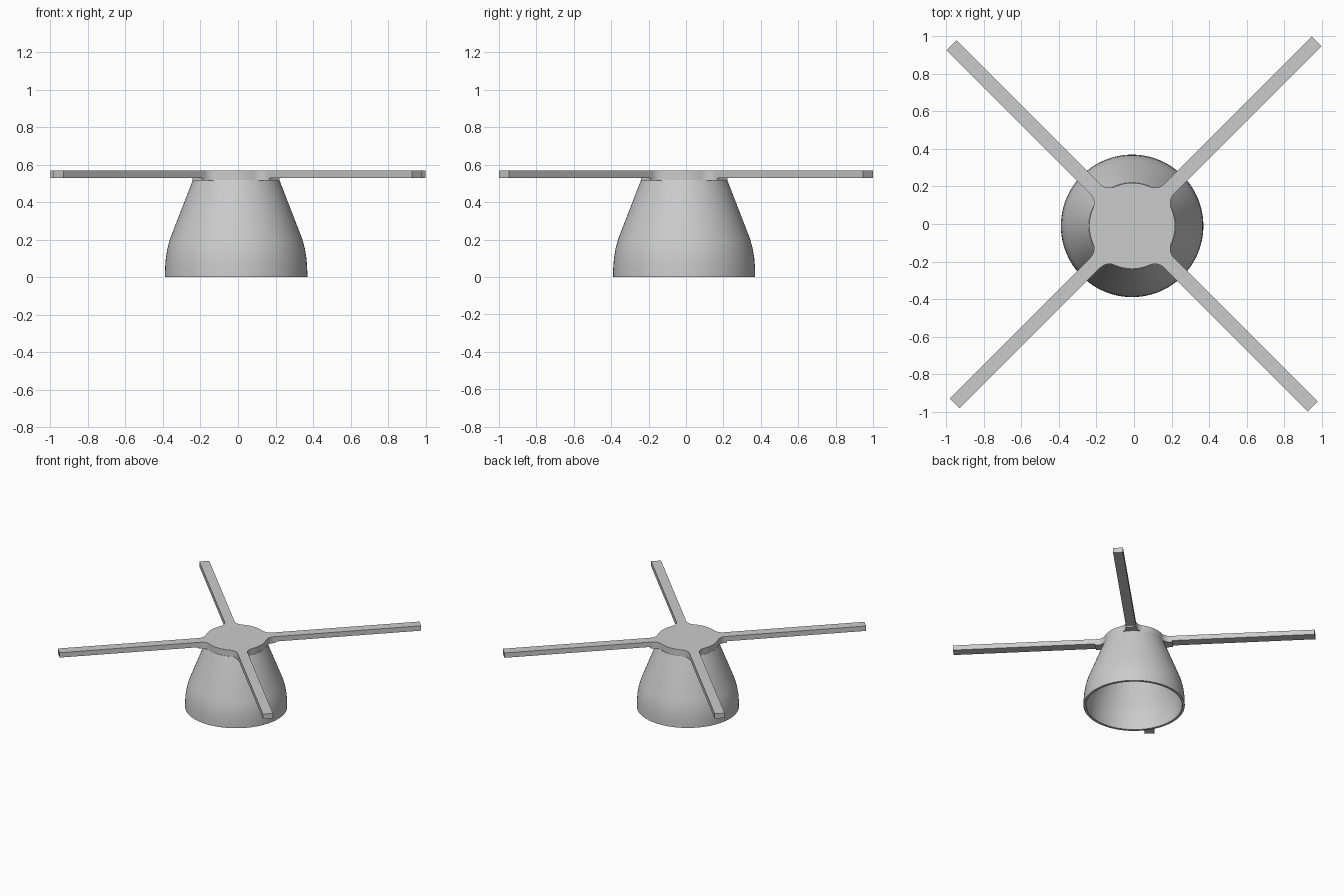
import bpy, bmesh
from math import sin, cos, pi, atan2, sqrt, radians

cube = bpy.data.objects.get("Cube")
if cube:
    bpy.data.objects.remove(cube, do_unlink=True)

CENTRE = -0.01         # hub axis offset in x and y
HUB_R, HALF_W, FILLET = 0.229, 0.0375, 0.07
TOP = 0.568

grey = bpy.data.materials.new("plain_grey")
grey.use_nodes = True
COLOUR = (0.6, 0.6, 0.6, 1)
grey.diffuse_color = COLOUR
grey.node_tree.nodes["Principled BSDF"].inputs["Base Color"].default_value = COLOUR


def finish(bm, name):
    bmesh.ops.recalc_face_normals(bm, faces=bm.faces)
    mesh = bpy.data.meshes.new(name)
    bm.to_mesh(mesh)
    bm.free()
    mesh.materials.append(grey)
    obj = bpy.data.objects.new(name, mesh)
    obj.location = (CENTRE, CENTRE, 0)
    bpy.context.collection.objects.link(obj)
    bpy.ops.object.select_all(action='DESELECT')
    obj.select_set(True)
    bpy.context.view_layer.objects.active = obj
    bpy.ops.object.shade_smooth_by_angle(angle=radians(30))
    return obj


def lathe(name, profile, steps=96):
    """Spin a closed (radius, height) profile about the z axis."""
    bm = bmesh.new()
    rings = [[bm.verts.new((r * cos(2 * pi * i / steps), r * sin(2 * pi * i / steps), z))
              for i in range(steps)] for r, z in profile]
    for a, b in zip(rings, rings[1:] + rings[:1]):
        for i in range(steps):
            j = (i + 1) % steps
            bm.faces.new((a[i], a[j], b[j], b[i]))
    return finish(bm, name)


def star_plate(name, lengths, z0, z1, steps=8):
    """Round hub with four filleted arms, extruded from z0 to z1."""
    lat = HALF_W + FILLET
    along = sqrt((HUB_R + FILLET) ** 2 - lat ** 2)
    a = atan2(lat, along)
    outline = []
    for k, length in enumerate(lengths):
        turn = pi / 4 + k * pi / 2
        sweep = [pi - a - (pi / 2 - a) * i / steps for i in range(steps + 1)]
        arc = [(along + FILLET * cos(t), -lat + FILLET * sin(t)) for t in sweep]
        local = arc + [(length, -HALF_W), (length, HALF_W)]
        local += [(u, -v) for u, v in reversed(arc)]
        for i in range(1, 12):
            t = a + (pi / 2 - 2 * a) * i / 12
            local.append((HUB_R * cos(t), HUB_R * sin(t)))
        outline += [(u * cos(turn) - v * sin(turn), u * sin(turn) + v * cos(turn))
                    for u, v in local]
    bm = bmesh.new()
    face = bm.faces.new([bm.verts.new((x, y, z0)) for x, y in outline])
    new = bmesh.ops.extrude_face_region(bm, geom=[face])["geom"]
    top = [v for v in new if isinstance(v, bmesh.types.BMVert)]
    bmesh.ops.translate(bm, verts=top, vec=(0, 0, z1 - z0))
    return finish(bm, name)


# Hollow bell-shaped cup, open at the bottom
outer = [(0.38, 0), (0.379, 0.05), (0.375, 0.1), (0.367, 0.15), (0.352, 0.205), (0.231, 0.517)]
inner = [(r - 0.02, z) for r, z in reversed(outer)]
lathe("bell_cup", outer + inner)

# Top plate with four long arms
root2 = sqrt(2)
star_plate("cross_arms", [d * root2 for d in (0.9835, 0.9635, 0.947, 0.9635)], 0.528, TOP)

# Thicker arm roots under the plate, closing the cup
star_plate("arm_roots", [0.29] * 4, 0.516, 0.528)
